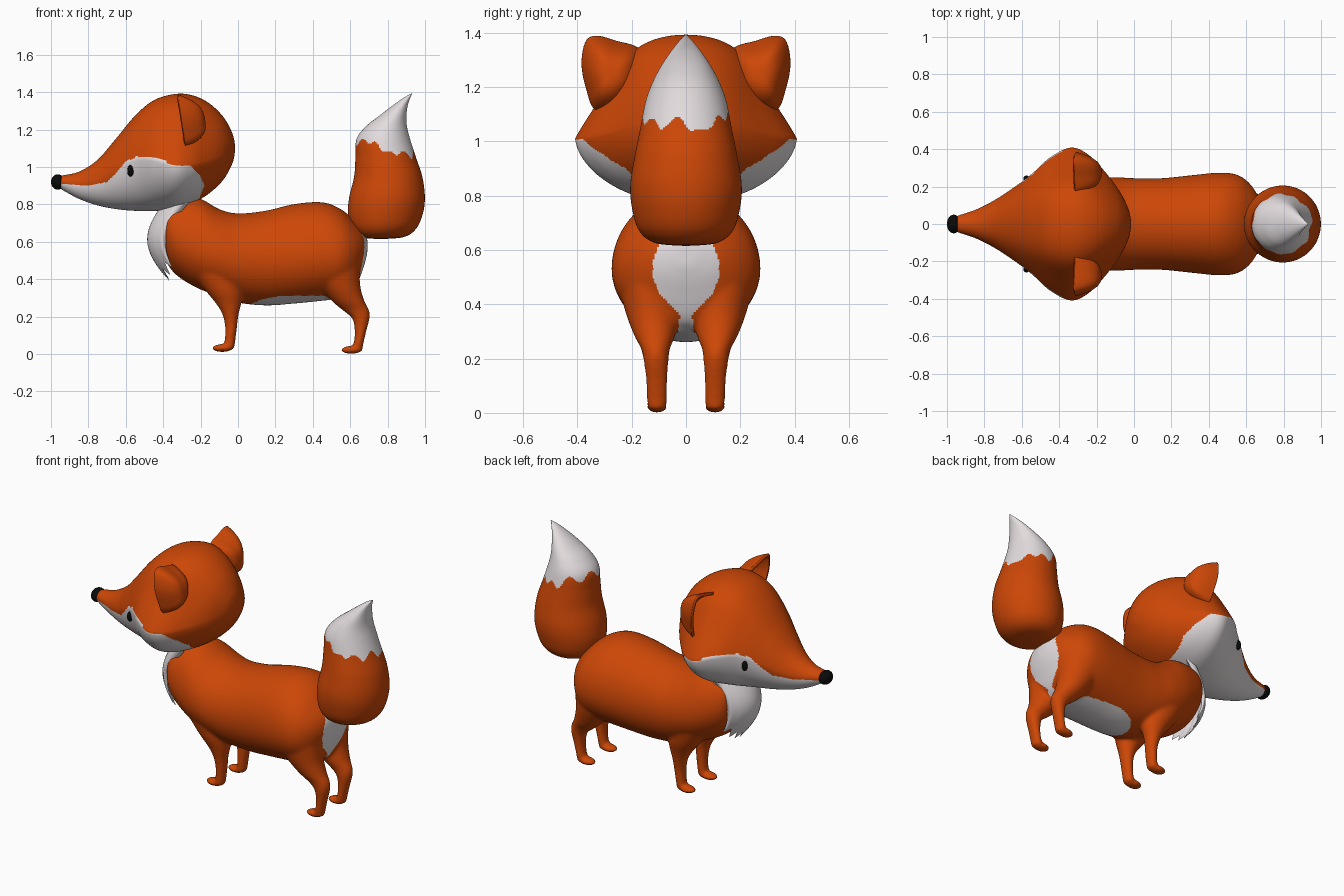
import bpy, bmesh
from math import sin, cos, pi
from mathutils import Matrix, Vector

cube = bpy.data.objects.get("Cube")
if cube:
    bpy.data.objects.remove(cube)


def material(name, rgb):
    m = bpy.data.materials.new(name)
    m.use_nodes = True
    m.diffuse_color = (*rgb, 1)
    bsdf = m.node_tree.nodes["Principled BSDF"]
    bsdf.inputs["Base Color"].default_value = (*rgb, 1)
    bsdf.inputs["Roughness"].default_value = 0.7
    return m


ORANGE = material("orange fur", (0.61, 0.063, 0.002))
WHITE = material("white fur", (0.77, 0.72, 0.73))
BLACK = material("black", (0.003, 0.003, 0.003))


def spline(rows, steps, closed=False):
    """Smooth curve through rows of numbers."""
    n = len(rows)
    pick = (lambda i: rows[i % n]) if closed else (lambda i: rows[max(0, min(n - 1, i))])
    out = []
    for i in range(n if closed else n - 1):
        a, b, c, d = (pick(i + k) for k in (-1, 0, 1, 2))
        for s in range(steps):
            t = s / steps
            out.append([q + t / 2 * (r - p + t * (2 * p - 5 * q + 4 * r - w + t * (3 * (q - r) + w - p)))
                        for p, q, r, w in zip(a, b, c, d)])
    return out if closed else out + [rows[-1]]


def lerp(keys, x):
    """Piecewise straight line through (x, value) keys."""
    for (x0, v0), (x1, v1) in zip(keys, keys[1:]):
        if x <= x1:
            return v0 + (v1 - v0) * max(0, (x - x0) / (x1 - x0))
    return keys[-1][1]


def skin(bm, rings, caps=True):
    vs = [[bm.verts.new(p) for p in ring] for ring in rings]
    n = len(vs[0])
    for a, b in zip(vs, vs[1:]):
        for i in range(n):
            j = (i + 1) % n
            bm.faces.new((a[i], a[j], b[j], b[i]))
    if caps:
        bm.faces.new(vs[0])
        bm.faces.new(vs[-1])


def ball(bm, centre, size):
    bmesh.ops.create_uvsphere(bm, u_segments=24, v_segments=16, radius=1,
                              matrix=Matrix.Translation(centre) @ Matrix.Diagonal((*size, 1)))


def finish(bm, name, *mats):
    bmesh.ops.recalc_face_normals(bm, faces=bm.faces)
    me = bpy.data.meshes.new(name)
    bm.to_mesh(me)
    bm.free()
    ob = bpy.data.objects.new(name, me)
    bpy.context.collection.objects.link(ob)
    dress(me, mats)
    return ob


def dress(me, mats):
    me.materials.clear()
    for m in mats:
        me.materials.append(m)
    for p in me.polygons:
        p.use_smooth = True


def paint(me, rule):
    for p in me.polygons:
        p.material_index = int(rule(p.center, p.normal))


def along_x(row, n):
    """Cross-section: x, top, bottom, widest height, half width, cheek pinch."""
    x, top, low, mid, w, k = row
    ring = []
    for i in range(n):
        t = 2 * pi * i / n
        s, c = sin(t), cos(t)
        pinch = k * abs(s) ** 3 * (c if c > 0 else -0.15 * c)
        y = w * (abs(s) - pinch) * (1 if s > 0 else -1)
        ring.append((x, y, mid + c * (top - mid if c > 0 else mid - low)))
    return ring


def along_z(row, n):
    """Level oval: z, x, y, radius in x, radius in y."""
    z, x, y, rx, ry = row
    return [(x + rx * cos(2 * pi * i / n), y + ry * sin(2 * pi * i / n), z) for i in range(n)]


# Head: one loft from snout to nape
head_rows = [
    (-.97, .93, .91, .92, .01, 0), (-.95, .952, .885, .92, .04, 0), (-.85, .975, .83, .91, .075, .05),
    (-.75, 1.04, .795, .93, .125, .1), (-.65, 1.155, .775, .985, .19, .2), (-.55, 1.275, .766, 1.04, .265, .3),
    (-.45, 1.357, .765, 1.04, .355, .43), (-.34, 1.39, .775, 1.01, .408, .48), (-.25, 1.385, .805, 1.01, .375, .43),
    (-.16, 1.345, .855, 1.03, .285, .3), (-.08, 1.27, .93, 1.06, .18, .1), (-.03, 1.18, 1.02, 1.09, .08, 0),
    (-.015, 1.11, 1.09, 1.1, .01, 0)]
bm = bmesh.new()
skin(bm, [along_x(r, 180) for r in spline(head_rows, 18)])
head = finish(bm, "head", ORANGE, WHITE)
cheek_line = [(-.94, .91), (-.8, .9), (-.7, .92), (-.65, .97), (-.6, 1.03), (-.54, 1.057), (-.45, 1.053),
              (-.35, 1.015), (-.25, 1.005), (-.2, .95), (-.18, .9), (-.17, .7)]
paint(head.data, lambda c, n: c.z < lerp(cheek_line, c.x) and c.x < -.18 - max(0, .9 - c.z) * .4)

# Nose and eyes
bm = bmesh.new()
ball(bm, (-.964, 0, .92), (.036, .05, .041))
finish(bm, "nose", BLACK)
for side, label in ((1, "right"), (-1, "left")):
    label = "left" if side > 0 and label == "left" else label
    bm = bmesh.new()
    ball(bm, (-.575, side * .243, .98), (.017, .016, .031))
    finish(bm, label + "_eye", BLACK)

    # Ear: shallow cup opening forward
    rim = spline([(.17, 1.325), (.26, 1.362), (.33, 1.38), (.364, 1.36), (.376, 1.28),
                  (.358, 1.19), (.328, 1.122), (.25, 1.13), (.18, 1.2)], 5, True)
    bm = bmesh.new()
    rings = []
    for k in range(1, 13):
        r = sin(k / 12 * pi / 2)
        ring = []
        for y, z in rim:
            y, z = .275 + r * (y - .275), 1.25 + r * (z - 1.25)
            ring.append((-.325 + .15 * (1.387 - z) + .12 * (1 - r ** 3), side * y, z))
        rings.append(ring)
    skin(bm, rings, caps=False)
    bmesh.ops.holes_fill(bm, edges=[e for e in bm.edges if e.is_boundary and
                                    all((v.co - Vector((-.19, side * .275, 1.25))).length < .06 for v in e.verts)])
    ear = finish(bm, label + "_ear", ORANGE)
    solid = ear.modifiers.new("thickness", "SOLIDIFY")
    solid.thickness, solid.offset = .018, 0

# Body and legs: lofts fused into one smooth skin
body_rows = [
    (-.405, .69, .6, .64, .03, 0), (-.39, .8, .52, .65, .135, 0), (-.36, .825, .455, .63, .18, 0),
    (-.3, .84, .4, .6, .21, 0), (-.2, .83, .345, .56, .24, 0), (-.1, .775, .31, .53, .25, 0),
    (0, .752, .275, .51, .245, 0), (.15, .767, .26, .51, .245, 0), (.3, .802, .27, .52, .26, 0),
    (.45, .812, .285, .53, .274, 0), (.55, .775, .3, .53, .264, 0), (.62, .715, .34, .54, .215, 0),
    (.67, .66, .46, .56, .135, 0), (.692, .62, .54, .58, .04, 0)]
front_leg = [(.45, -.12, .11, .14, .11), (.34, -.075, .115, .1, .085), (.27, -.05, .114, .068, .062),
             (.21, -.04, .112, .043, .048), (.14, -.037, .108, .032, .04), (.07, -.043, .106, .029, .037),
             (.025, -.05, .106, .03, .036)]
hind_leg = [(.47, .5, .13, .15, .12), (.36, .545, .122, .11, .098), (.28, .592, .115, .086, .074),
            (.235, .63, .112, .072, .053), (.19, .657, .11, .047, .046), (.12, .655, .108, .031, .04),
            (.06, .645, .107, .027, .038), (.015, .635, .107, .03, .036)]
bm = bmesh.new()
skin(bm, [along_x(r, 64) for r in spline(body_rows, 6)])
for side in (1, -1):
    for leg, toe, height in ((front_leg, -.085, .032), (hind_leg, .605, .022)):
        skin(bm, [along_z((z, x, side * y, rx, ry), 32) for z, x, y, rx, ry in spline(leg, 6)])
        ball(bm, (toe, side * .107, height), (.056, .038, .022))
body = finish(bm, "body", ORANGE, WHITE)
remesh = body.modifiers.new("fuse", "REMESH")
remesh.mode, remesh.voxel_size = "VOXEL", .008
soften = body.modifiers.new("soften", "SMOOTH")
soften.factor, soften.iterations = .5, 20
fused = bpy.data.meshes.new_from_object(body.evaluated_get(bpy.context.evaluated_depsgraph_get()))
body.modifiers.clear()
body.data = fused
dress(fused, (ORANGE, WHITE))
rump_line = [(.3, .03), (.36, .022), (.4, .06), (.44, .1), (.5, .122), (.56, .12), (.62, .1)]


def body_white(c, n):
    rump = c.x > .56 and .3 < c.z < .64 and n.x > -.2 and abs(c.y) < lerp(rump_line, c.z)
    between = .4 < c.x <= .6 and abs(c.y) < .028 and c.z < .38
    oval = (abs(c.x - .3) / .23) ** 2.5 + (abs(c.y) / .15) ** 2.5 < 1
    return rump or between or (oval and c.z < .312 and n.z < 0)


paint(fused, body_white)

# Chest ruff: bulging bib with a toothed hem
bm = bmesh.new()
rings = []
for r in range(21):
    v, front, back = r / 20, [], []
    for i in range(49):
        u = i / 24 - 1
        tooth = abs((u * 3 + .5) % 1 - .5) * 2
        hem = .39 + .075 * u * u + .05 * tooth
        z = .81 + (hem - .81) * v
        drop = (.81 - z) / .42
        x = -.4 + .03 * drop - .1 * sin(pi * drop) + .075 * u * u
        y = .155 * u * (1 - .1 * v)
        front.append((x, y, z))
        back.append((x + .003 + .06 * (1 - v), y, z))
    rings.append(front + back[::-1])
skin(bm, rings, caps=False)
finish(bm, "chest_ruff", WHITE)

# Tail: plump brush curling to a pointed tip
tail_rows = [
    (.615, .76, 0, .01, .01), (.626, .772, 0, .115, .115), (.67, .78, 0, .172, .172), (.75, .788, 0, .2, .198),
    (.84, .797, 0, .202, .205), (.95, .803, 0, .182, .188), (1.05, .79, 0, .162, .168), (1.15, .777, 0, .143, .148),
    (1.22, .795, 0, .108, .122), (1.28, .832, 0, .069, .09), (1.33, .868, 0, .04, .056), (1.37, .903, 0, .018, .024),
    (1.393, .93, 0, .002, .002)]
bm = bmesh.new()
skin(bm, [along_z(r, 144) for r in spline(tail_rows, 16)])
tail = finish(bm, "tail", ORANGE, WHITE)


def tail_white(c, n):
    jag = .022 * sin(c.y * 45 + c.x * 30) + .016 * sin(c.x * 75 - c.y * 20)
    return c.z > 1.15 - .32 * (c.x - .63) + jag


paint(tail.data, tail_white)
